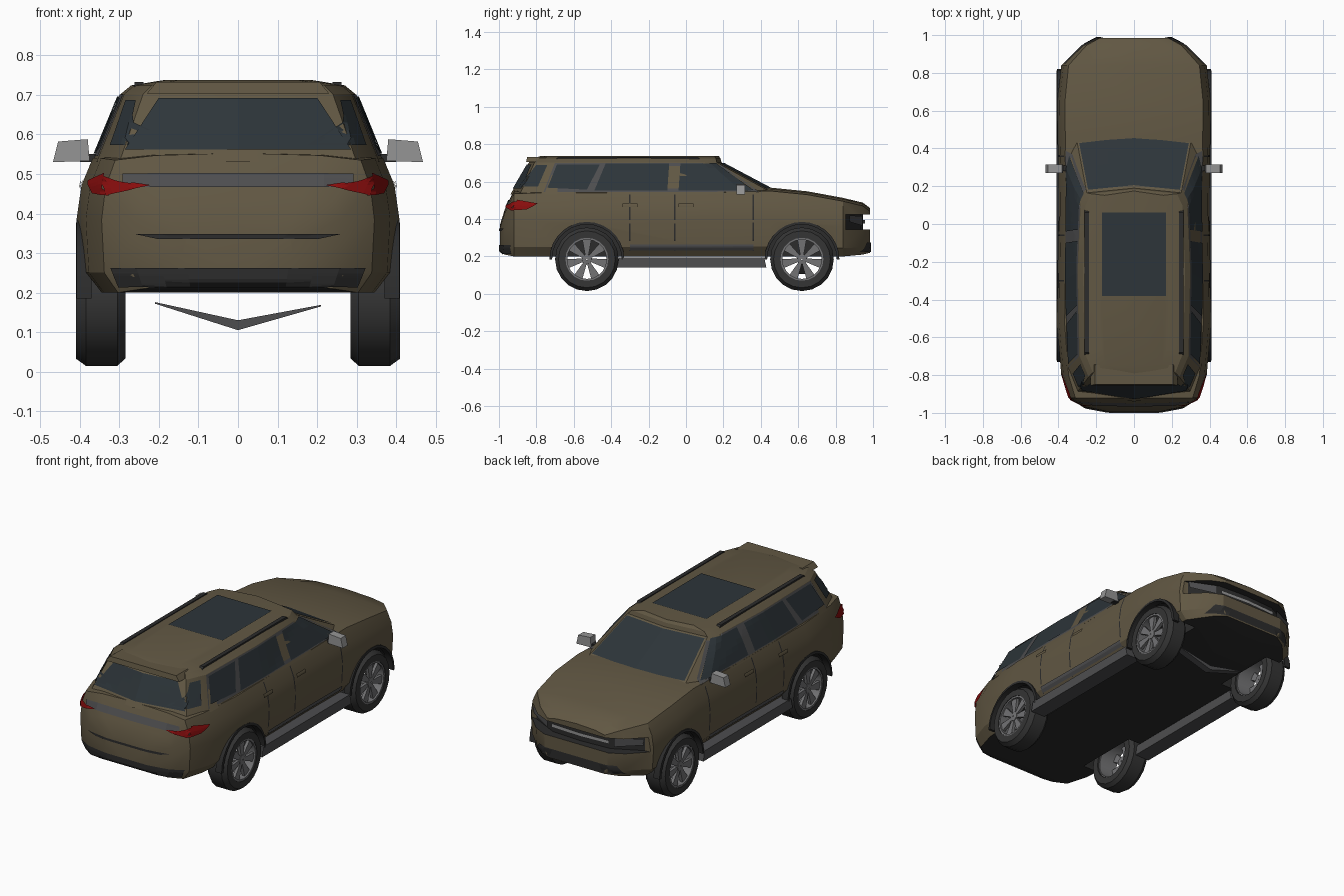
import bpy, bmesh
from math import pi, sin, cos, hypot
from mathutils import Vector, Matrix
from mathutils.bvhtree import BVHTree

if "Cube" in bpy.data.objects:
    bpy.data.objects.remove(bpy.data.objects["Cube"])


def material(name, *rgb):
    m = bpy.data.materials.new(name)
    m.use_nodes = True
    m.diffuse_color = (*rgb, 1)
    m.node_tree.nodes["Principled BSDF"].inputs["Base Color"].default_value = (*rgb, 1)
    return m


PAINT = material("bronze_paint", .12, .096, .056)
GLASS = material("tinted_glass", .026, .035, .041)
TRIM = material("grey_trim", .075, .075, .078)
DARK = material("dark_plastic", .025, .025, .025)
TYRE = material("rubber", .035, .035, .035)
RIM = material("rim_metal", .17, .17, .175)
SILVER = material("silver", .3, .3, .3)
RED = material("tail_red", .25, .004, .004)


def finish(name, bm, mat, smooth=None, recalc=True):
    if recalc:
        bmesh.ops.recalc_face_normals(bm, faces=bm.faces)
    me = bpy.data.meshes.new(name)
    bm.to_mesh(me)
    bm.free()
    me.materials.append(mat)
    ob = bpy.data.objects.new(name, me)
    bpy.context.collection.objects.link(ob)
    if smooth:
        activate(ob)
        bpy.ops.object.shade_smooth_by_angle(angle=smooth)
    return ob


def activate(ob):
    bpy.ops.object.select_all(action='DESELECT')
    ob.select_set(True)
    bpy.context.view_layer.objects.active = ob


def skin(bm, rings, loop=False):
    """Join rings of points with quads; cap the ends unless looped."""
    vs = [[bm.verts.new(p) for p in r] for r in rings]
    n = len(vs[0])
    for a, b in list(zip(vs, vs[1:])) + ([(vs[-1], vs[0])] if loop else []):
        for i in range(n):
            j = (i + 1) % n
            bm.faces.new((a[i], a[j], b[j], b[i]))
    if not loop:
        bm.faces.new(vs[0])
        bm.faces.new(vs[-1])


def loft(name, rings, mat, smooth=None):
    bm = bmesh.new()
    skin(bm, rings)
    return finish(name, bm, mat, smooth)


def mirrored(half):
    return half + [(-p[0], *p[1:]) for p in reversed(half[1:-1])]


def box(name, lo, hi, mat, taper=1):
    (x0, y0, z0), (x1, y1, z1) = lo, hi
    cx, cy = (x0 + x1) / 2, (y0 + y1) / 2
    base = [(x0, y0), (x1, y0), (x1, y1), (x0, y1)]
    top = [(cx + (x - cx) * taper, cy + (y - cy) * taper, z1) for x, y in base]
    return loft(name, [[(x, y, z0) for x, y in base], top], mat)


# Lower body: sections along the length
def section(y, w, zb, zt):
    h = zt - zb
    return mirrored([(0, y, zb), (w * .88, y, zb), (w * .98, y, zb + h * .15),
                     (w, y, zb + h * .55), (w * .97, y, zb + h * .8), (w * .9, y, zt),
                     (w * .6, y, zt + .012), (0, y, zt + .018)])


stations = [(-.995, .14, .23, .35), (-.97, .27, .21, .43), (-.92, .345, .2, .535),
            (-.8, .385, .2, .54), (-.53, .408, .2, .54), (.1, .4, .2, .54),
            (.45, .404, .2, .55), (.65, .406, .2, .53), (.84, .385, .2, .495),
            (.945, .28, .21, .47), (.985, .2, .22, .44)]
body = loft("lower_body", [section(*s) for s in stations], PAINT)


def cut(cutter):
    cutter.hide_render = True
    mod = body.modifiers.new("cut", 'BOOLEAN')
    mod.operation, mod.object = 'DIFFERENCE', cutter
    activate(body)
    bpy.ops.object.modifier_apply(modifier=mod.name)
    bpy.data.objects.remove(cutter)


# Wheel wells
AXLES, HUB_Z = (-.53, .62), .185
for y in AXLES:
    for s in (-1, 1):
        bm = bmesh.new()
        bmesh.ops.create_cone(bm, cap_ends=True, segments=28, radius1=.19, radius2=.19, depth=.4,
                              matrix=Matrix.Translation((s * .45, y, HUB_Z)) @ Matrix.Rotation(pi / 2, 4, 'Y'))
        cut(finish("well_cutter", bm, DARK))

# Recess across the nose for grille and lamps
slot = mirrored([(0, .945), (.18, .935), (.34, .855), (.5, .84), (.5, 1.2), (0, 1.2)])
cut(loft("nose_cutter", [[(x, y, z) for x, y in slot] for z in (.345, .425)], DARK))

body.data.materials.clear()
body.data.materials.append(PAINT)
body.data.materials.append(DARK)
for f in body.data.polygons:
    c = f.center
    in_well = abs(c.x) < .385 and min(hypot(c.y - y, c.z - HUB_Z) for y in AXLES) < .194
    in_nose = c.y > .86 and .34 < c.z < .43
    f.material_index = int(in_well or in_nose or (f.normal.z < -.7 and c.z < .24))
activate(body)
bpy.ops.object.shade_smooth_by_angle(angle=.45)

# Cabin: plan outlines stacked from belt line to roof
belt = [(0, .515), (.31, .48), (.362, .36), (.368, -.25), (.358, -.75), (.3, -.89), (0, -.94)]
eave = [(0, .19), (.25, .165), (.282, .1), (.297, -.25), (.288, -.7), (.24, -.81), (0, -.84)]


def level(outline, z, sx=1, sy=1):
    return mirrored([(x * sx, y * sy, z) for x, y in outline])


cabin = loft("cabin", [level(belt, .53), level(eave, .702), level(eave, .724, .91, .97),
                       level(eave, .738, .62, .92)], PAINT, .4)


# Surfaces that trim panels are laid onto
def tree(*obs):
    points, polys = [], []
    for ob in obs:
        base = len(points)
        points += [v.co.copy() for v in ob.data.vertices]
        polys += [[base + i for i in f.vertices] for f in ob.data.polygons]
    return BVHTree.FromPolygons(points, polys)


WHOLE, CABIN = tree(body, cabin), tree(cabin)


def panel(name, axis, side, corners, mat, n=6, off=.005, surface=WHOLE):
    """Drape a four-cornered patch on the car, seen along an axis."""
    ray = Vector((0, 0, 0))
    ray[axis] = -side
    a, b, c, d = [Vector(p) for p in corners]
    bm = bmesh.new()
    grid = []
    for i in range(n + 1):
        row = []
        for j in range(n + 1):
            u, v = i / n, j / n
            start = list(a.lerp(b, u).lerp(d.lerp(c, u), v))
            start.insert(axis, side * 2)
            hit, normal = surface.ray_cast(Vector(start), ray)[:2]
            if hit and normal.dot(ray) > 0:
                normal = -normal
            row.append(bm.verts.new(hit + normal * off) if hit else None)
        grid.append(row)
    for i in range(n):
        for j in range(n):
            q = (grid[i][j], grid[i + 1][j], grid[i + 1][j + 1], grid[i][j + 1])
            if all(q):
                f = bm.faces.new(q)
                f.normal_update()
                if f.normal.dot(ray) > 0:
                    f.normal_flip()
    return finish(name, bm, mat, recalc=False)


def rect(a0, a1, b0, b1):
    return [(a0, b0), (a1, b0), (a1, b1), (a0, b1)]


def trapezoid(bottom, z0, top, z1):
    return [(-bottom, z0), (bottom, z0), (top, z1), (-top, z1)]


# Windscreen, rear window, sunroof
panel("windscreen", 1, 1, trapezoid(.29, .56, .243, .695), GLASS, 8, surface=CABIN)
panel("rear_window", 1, -1, trapezoid(.285, .56, .2, .69), GLASS, 8, surface=CABIN)
panel("sunroof", 2, 1, rect(-.17, .17, -.38, .06), GLASS, 4)

# Rear face: strip, lower crease and bumper
panel("tailgate_strip", 1, -1, rect(-.29, .29, .465, .5), TRIM, 8)
panel("tailgate_crease", 1, -1, trapezoid(.2, .335, .26, .348), DARK, 8)
panel("rear_bumper_lower", 1, -1, trapezoid(.3, .215, .32, .262), DARK, 10)

# Front face: grille bar and bumper intake
panel("grille_bar", 1, 1, rect(-.18, .18, .375, .395), SILVER, 8, .012)
panel("front_intake", 1, 1, trapezoid(.28, .225, .24, .275), DARK, 10)

for s, tag in ((1, "left"), (-1, "right")):
    # Side windows within a grey frame
    windows = {"front_window": [(-.04, .55), (.36, .55), (.16, .694), (-.03, .694)],
               "rear_door_window": [(-.49, .55), (-.1, .55), (-.09, .694), (-.43, .694)],
               "quarter_window": [(-.74, .565), (-.53, .555), (-.46, .69), (-.69, .69)],
               "corner_window": [(-.89, .57), (-.79, .57), (-.74, .685), (-.8, .685)]}
    for name, corners in windows.items():
        panel(f"{tag}_{name}", 0, s, corners, GLASS, 6, .006)
    panel(f"{tag}_window_frame", 0, s, [(-.76, .545), (.39, .545), (.17, .7), (-.7, .7)], TRIM, 10, .002)

    # Door gaps, handles and moulding
    for y in (-.3, -.06, .36):
        panel(f"{tag}_door_gap", 0, s, rect(y - .004, y + .004, .23, .53), DARK, 5, .002)
    for y in (-.3, 0):
        panel(f"{tag}_door_handle", 0, s, rect(y - .04, y + .04, .462, .48), PAINT, 2, .008)
    panel(f"{tag}_door_moulding", 0, s, rect(-.3, .36, .235, .265), TRIM)

    # Lamps
    panel(f"{tag}_tail_lamp", 1, -1, [(s * .22, .468), (s * .33, .445), (s * .34, .495), (s * .3, .48)], RED, 6, .01)
    panel(f"{tag}_tail_lamp_side", 0, s, [(-.93, .445), (-.85, .45), (-.79, .48), (-.9, .5)], RED, 6, .01)
    panel(f"{tag}_head_lamp", 1, 1, [(s * .2, .365), (s * .34, .385), (s * .35, .42), (s * .2, .415)], TRIM, 6, .02)

    # Running board and roof rail
    box(f"{tag}_running_board", (s * .365 - .045, -.37, .14), (s * .365 + .045, .43, .195), TRIM, .97)
    box(f"{tag}_roof_rail", (s * .25 - .012, -.7, .715), (s * .25 + .012, .08, .733), DARK, .95)

    # Door mirror
    box(f"{tag}_mirror_arm", (s * .37 - .03, .28, .53), (s * .37 + .03, .31, .55), DARK)
    loft(f"{tag}_mirror", [[(s * x, y, z) for x, z in ((.375, .533), (.468, .53), (.455, .582), (.38, .588))]
                           for y in (.27, .315)], SILVER)

# Spoiler and front suspension crossmember
box("rear_spoiler", (-.23, -.855, .704), (.23, -.74, .732), PAINT, .9)
loft("crossmember", [[(x, y, z) for y, z in ((.6, z0), (.64, z0), (.64, z0 + t), (.6, z0 + t))]
                     for x, z0, t in ((-.21, .172, .004), (0, .105, .025), (.21, .165, .004))], TRIM)


def lathe(name, profile, origin, s, mat, seg=20):
    """Closed (x, radius) profile turned about the axle."""
    bm = bmesh.new()
    skin(bm, [[origin + Vector((s * x, r * cos(t), r * sin(t))) for x, r in profile]
              for t in (2 * pi * k / seg for k in range(seg))], loop=True)
    return finish(name, bm, mat, .5)


# Wheels: tyre, rim, spokes and hub
for y, end in zip(AXLES, ("rear", "front")):
    for s, tag in ((1, "left"), (-1, "right")):
        o = Vector((s * .285, y, HUB_Z))
        lathe(f"{end}_{tag}_tyre", [(0, .115), (0, .152), (.02, .17), (.1, .17), (.125, .152), (.125, .115)],
              o, s, TYRE)
        lathe(f"{end}_{tag}_rim", [(.01, .108), (.01, .117), (.122, .117), (.122, .105)], o, s, RIM)
        lathe(f"{end}_{tag}_hub", [(.07, .004), (.07, .028), (.115, .026), (.118, .004)], o, s, RIM, 12)
        bm = bmesh.new()
        for k in range(7):
            turn = Matrix.Rotation(2 * pi * k / 7, 3, 'X')
            skin(bm, [[o + turn @ Vector((s * x, t, r)) for x, t in ((.095, -w), (.112, -w), (.112, w), (.095, w))]
                      for r, w in ((.02, .009), (.11, .025))])
        finish(f"{end}_{tag}_spokes", bm, RIM)
        # Wheel arch lip
        loft(f"{end}_{tag}_arch_lip",
             [[(s * x, y + r * cos(t), HUB_Z + r * sin(t)) for x, r in ((.37, .186), (.41, .186), (.408, .2), (.37, .2))]
              for t in (pi * (k / 14) for k in range(15))], DARK, .5)
